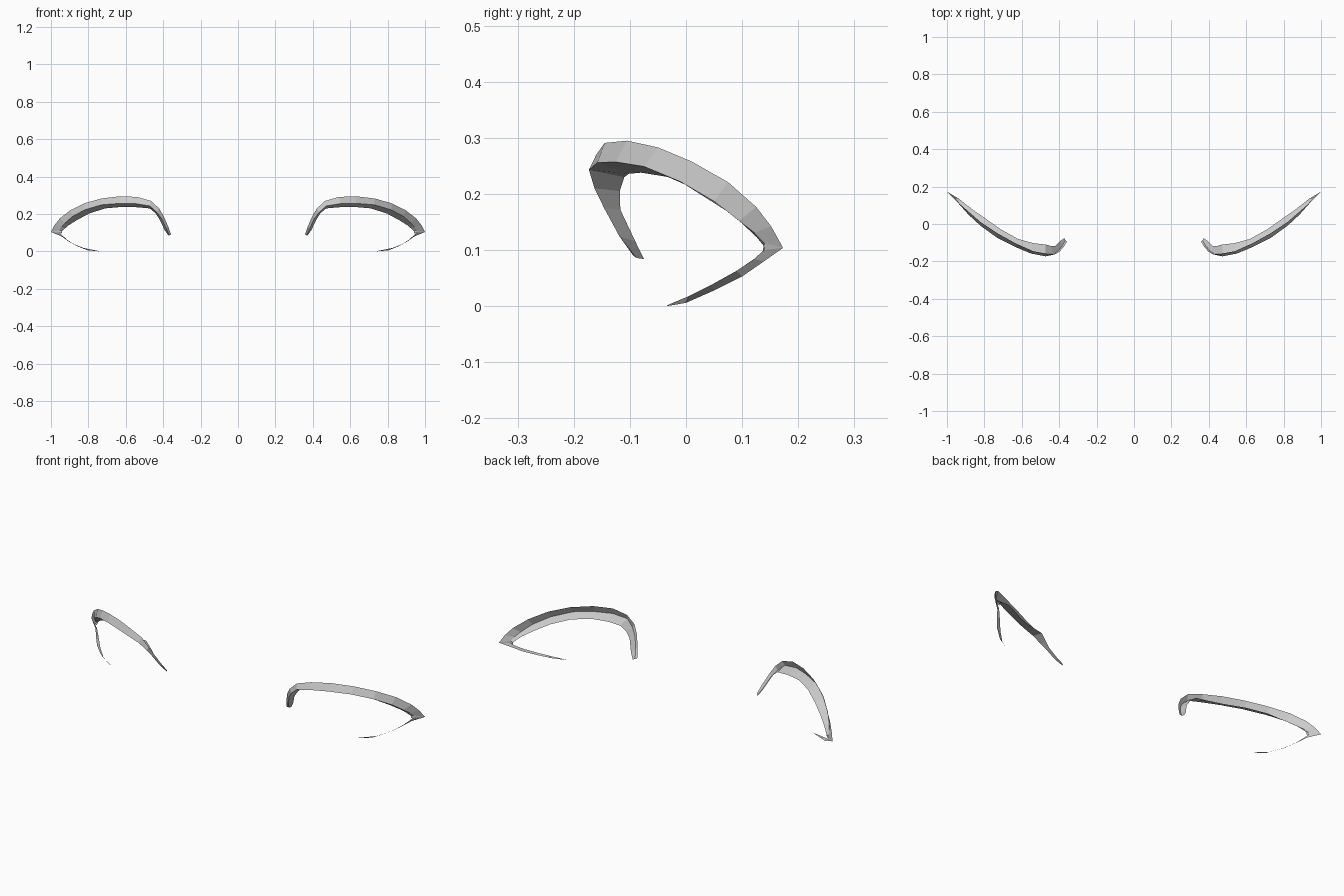
import bpy

# Cross-section stations along each band: outer edge, front inner edge, back inner edge
UPPER = [
    ((.358, -.094, .090), (.367, -.088, .086), (.371, -.075, .084)),
    ((.374, -.120, .135), (.385, -.119, .125), (.393, -.090, .115)),
    ((.398, -.148, .190), (.408, -.146, .175), (.420, -.117, .172)),
    ((.422, -.162, .230), (.435, -.163, .210), (.442, -.118, .205)),
    ((.465, -.160, .270), (.472, -.173, .243), (.472, -.110, .230)),
    ((.540, -.145, .291), (.550, -.158, .256), (.540, -.102, .236)),
    ((.630, -.105, .295), (.630, -.125, .257), (.620, -.080, .238)),
    ((.730, -.050, .283), (.730, -.075, .249), (.710, -.030, .230)),
    ((.820, .010, .258), (.820, -.010, .222), (.795, .030, .203)),
    ((.895, .075, .221), (.885, .050, .187), (.860, .075, .168)),
    ((.952, .125, .177), (.925, .095, .152), (.905, .110, .140)),
    ((.980, .152, .142), (.943, .122, .131), (.925, .126, .123)),
    ((1.0, .173, .104), (.955, .140, .113), (.940, .138, .108)),
]
# Lower ledge: front edge and back edge
LOWER = [
    ((1.0, .173, .104), (.953, .139, .100)),
    ((.943, .139, .080), (.938, .121, .084)),
    ((.905, .100, .053), (.915, .090, .063)),
    ((.860, .050, .028), (.876, .045, .038)),
    ((.805, .000, .006), (.825, .005, .018)),
    ((.740, -.035, .000), (.745, -.033, .002)),
]


def band(name, stations):
    """Skin an open strip through the stations and mirror it."""
    n = len(stations[0])
    verts = [p for s in stations for p in s]
    faces = []
    for i in range(len(stations) - 1):
        for j in range(n - 1):
            a = n * i + j
            faces.append((a, a + 1, a + n + 1, a + n))
    mesh = bpy.data.meshes.new(name)
    mesh.from_pydata(verts, [], faces)
    mesh.update()
    obj = bpy.data.objects.new(name, mesh)
    bpy.context.collection.objects.link(obj)
    obj.modifiers.new("mirror", 'MIRROR').use_axis[0] = True
    return obj


# Upper lash arches and thin lower lash lines
band("upper_lash", UPPER)
band("lower_lash", LOWER)

# Small corner webs joining the two bands at the outer tips
band("outer_corner", [UPPER[-1], LOWER[0] + ((.940, .137, .096),)])
